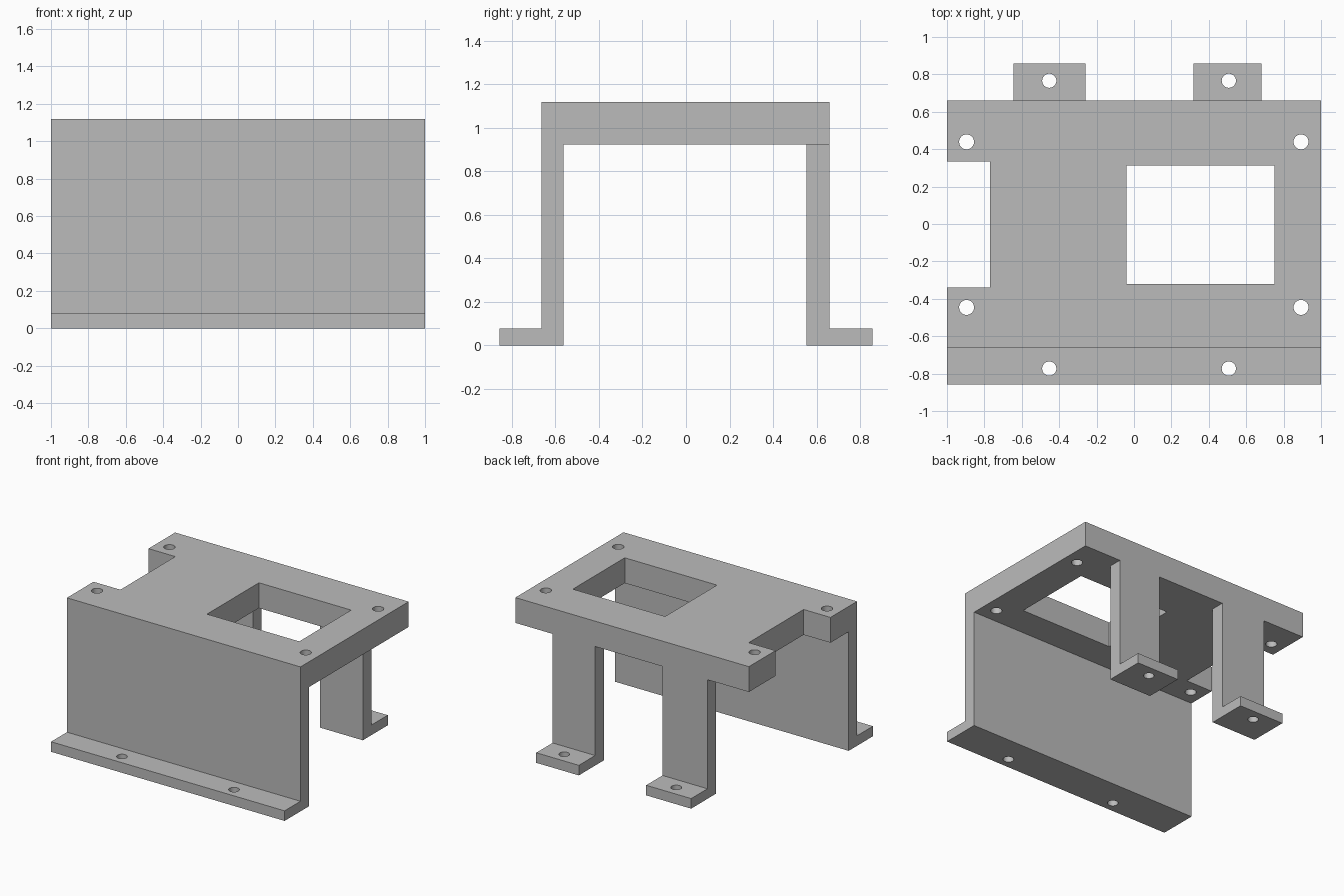
import bpy, bmesh
from math import radians
from mathutils import Matrix

if "Cube" in bpy.data.objects:
    bpy.data.objects.remove(bpy.data.objects["Cube"])

# Outline levels in y (front and rear) and z
FRONT, REAR, FOOT_Y = -0.664, 0.659, 0.858
IN_FRONT, IN_REAR = -0.562, 0.553
TOP, UNDER, FOOT_Z = 1.118, 0.922, 0.078

grey = bpy.data.materials.new("dark_grey")
grey.diffuse_color = (0.5, 0.5, 0.5, 1)
grey.use_nodes = True
grey.node_tree.nodes["Principled BSDF"].inputs["Base Color"].default_value = grey.diffuse_color


def to_object(name, bm):
    bmesh.ops.recalc_face_normals(bm, faces=bm.faces)
    mesh = bpy.data.meshes.new(name)
    bm.to_mesh(mesh)
    bm.free()
    mesh.materials.append(grey)
    obj = bpy.data.objects.new(name, mesh)
    bpy.context.collection.objects.link(obj)
    return obj


def extrude_profile(name, points, x0, x1):
    """Extrude a closed (y, z) outline from x0 to x1."""
    bm = bmesh.new()
    face = bm.faces.new([bm.verts.new((x0, y, z)) for y, z in points])
    new = bmesh.ops.extrude_face_region(bm, geom=[face])["geom"]
    verts = [v for v in new if isinstance(v, bmesh.types.BMVert)]
    bmesh.ops.translate(bm, verts=verts, vec=(x1 - x0, 0, 0))
    return to_object(name, bm)


def cut(obj, holes, boxes=()):
    """Cut round holes (x, y, z, radius) and boxes (x0, x1, y0, y1, z)."""
    bm = bmesh.new()
    for x, y, z, r in holes:
        bmesh.ops.create_cone(bm, cap_ends=True, segments=32, radius1=r, radius2=r,
                              depth=0.4, matrix=Matrix.Translation((x, y, z)))
    for x0, x1, y0, y1, z in boxes:
        place = Matrix.Translation(((x0 + x1) / 2, (y0 + y1) / 2, z))
        bmesh.ops.create_cube(bm, size=1, matrix=place @ Matrix.Diagonal((x1 - x0, y1 - y0, 0.4, 1)))
    cutter = to_object(obj.name + "_cutter", bm)
    cutter.hide_render = True
    mod = obj.modifiers.new("cut", 'BOOLEAN')
    mod.operation, mod.solver, mod.object = 'DIFFERENCE', 'EXACT', cutter
    bpy.ops.object.select_all(action='DESELECT')
    obj.select_set(True)
    bpy.context.view_layer.objects.active = obj
    bpy.ops.object.modifier_apply(modifier=mod.name)
    bpy.data.objects.remove(cutter)
    bpy.ops.object.shade_smooth_by_angle(angle=radians(30))


# Top plate, full front wall and front mounting flange
bracket = extrude_profile("bracket_body", [
    (-FOOT_Y, 0), (IN_FRONT, 0), (IN_FRONT, UNDER), (REAR, UNDER),
    (REAR, TOP), (FRONT, TOP), (FRONT, FOOT_Z), (-FOOT_Y, FOOT_Z)], -1, 1)

# Corner holes, flange holes, side notch and rectangular window
corner_holes = [(x, y, 1.02, 0.04) for x in (-0.895, 0.893) for y in (-0.446, 0.439)]
flange_holes = [(x, -0.773, 0.04, 0.038) for x in (-0.453, 0.507)]
cut(bracket, corner_holes + flange_holes,
    [(-1.2, -0.77, -0.339, 0.333, 1.02), (-0.04, 0.75, -0.322, 0.313, 1.02)])

# Two rear legs with feet
for side, x0, x1, hole_x in (("left", -0.645, -0.26, -0.453), ("right", 0.317, 0.682, 0.507)):
    leg = extrude_profile("rear_leg_" + side, [
        (IN_REAR, 0), (FOOT_Y, 0), (FOOT_Y, FOOT_Z), (REAR, FOOT_Z),
        (REAR, UNDER), (IN_REAR, UNDER)], x0, x1)
    cut(leg, [(hole_x, 0.766, 0.04, 0.038)])
